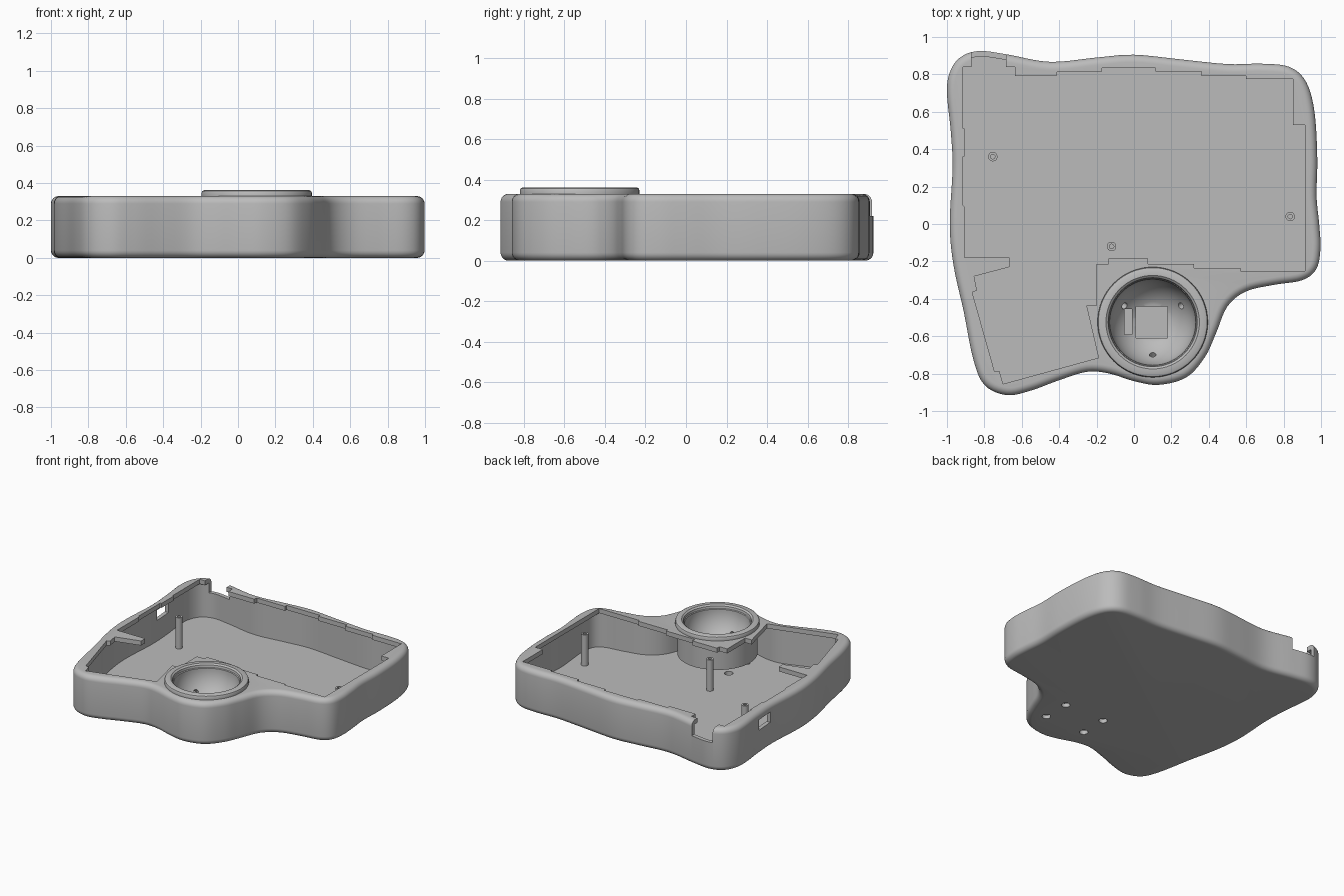
import bpy, bmesh, math
from mathutils import Vector

cube = bpy.data.objects.get("Cube")
if cube:
    bpy.data.objects.remove(cube, do_unlink=True)

HEIGHT, FILLET, WALL, FLOOR, LIP = 0.33, 0.04, 0.03, 0.03, 0.295
BOWL = Vector((0.10, -0.525, 0.33))

grey = bpy.data.materials.new("plain grey")
grey.use_nodes = True
grey.diffuse_color = (0.5, 0.5, 0.5, 1)
grey.node_tree.nodes["Principled BSDF"].inputs["Base Color"].default_value = (0.5, 0.5, 0.5, 1)


def make_object(name, bm):
    bmesh.ops.recalc_face_normals(bm, faces=bm.faces)
    mesh = bpy.data.meshes.new(name)
    bm.to_mesh(mesh)
    bm.free()
    mesh.materials.append(grey)
    obj = bpy.data.objects.new(name, mesh)
    bpy.context.collection.objects.link(obj)
    return obj


def loft(name, rings):
    """Skin a stack of equal rings of points and cap both ends."""
    bm = bmesh.new()
    loops = [[bm.verts.new(p) for p in ring] for ring in rings]
    n = len(loops[0])
    for low, high in zip(loops, loops[1:]):
        for i in range(n):
            j = (i + 1) % n
            bm.faces.new((low[i], low[j], high[j], high[i]))
    bm.faces.new(loops[0][::-1])
    bm.faces.new(loops[-1])
    return make_object(name, bm)


def prism(name, points, z0, z1):
    return loft(name, [[(x, y, z) for x, y in points] for z in (z0, z1)])


def box(name, x0, x1, y0, y1, z0, z1):
    return prism(name, [(x0, y0), (x1, y0), (x1, y1), (x0, y1)], z0, z1)


def circle(x, y, r, n=32):
    return [(x + r * math.cos(math.tau * i / n), y + r * math.sin(math.tau * i / n)) for i in range(n)]


def revolve(name, profile, centre, n=64):
    """Turn a closed (radius, height) profile about the vertical axis."""
    return loft(name, [[(x, y, z) for x, y in circle(centre.x, centre.y, r, n)] for r, z in profile])


def cut(target, cutters):
    bpy.context.view_layer.objects.active = target
    for cutter in cutters:
        cutter.hide_render = True
        mod = target.modifiers.new("cut", "BOOLEAN")
        mod.operation, mod.solver, mod.object = "DIFFERENCE", "EXACT", cutter
        bpy.ops.object.modifier_apply(modifier=mod.name)
        bpy.data.objects.remove(cutter, do_unlink=True)


def smooth(obj):
    bpy.ops.object.select_all(action="DESELECT")
    obj.select_set(True)
    bpy.context.view_layer.objects.active = obj
    bpy.ops.object.shade_smooth_by_angle(angle=math.radians(30))


def spline(points, steps=5):
    """Closed smooth curve through the points."""
    pts = [Vector(p) for p in points]
    out = []
    for i in range(len(pts)):
        a, b, c, d = (pts[(i + k - 1) % len(pts)] for k in range(4))
        for s in range(steps):
            t = s / steps
            out.append(0.5 * (2 * b + (c - a) * t + (2 * a - 5 * b + 4 * c - d) * t**2
                              + (3 * b - a - 3 * c + d) * t**3))
    return out


def inset(points, amount):
    """Move a clockwise loop inward."""
    out = []
    for i, p in enumerate(points):
        tangent = (points[(i + 1) % len(points)] - points[i - 1]).normalized()
        out.append(p + Vector((tangent.y, -tangent.x)) * amount)
    return out


# Wavy outline of the case, clockwise from the back corner
outline = spline([
    (-.93, .89), (-.83, .925), (-.68, .907), (-.45, .867), (-.2, .89), (0, .905), (.25, .88),
    (.5, .855), (.68, .857), (.83, .84), (.92, .76), (.965, .6), (.98, .35), (.976, .15),
    (.99, 0), (.997, -.13), (.975, -.24), (.9, -.3), (.75, -.325), (.6, -.36), (.5, -.44),
    (.44, -.58), (.38, -.71), (.28, -.82), (.13, -.86), (0, -.84), (-.13, -.8), (-.25, -.79),
    (-.4, -.835), (-.55, -.89), (-.68, -.915), (-.8, -.86), (-.86, -.72), (-.91, -.47),
    (-.965, -.22), (-.985, 0), (-.97, .3), (-.98, .5), (-1, .7), (-.985, .81)])

# Stepped opening in the top lip
opening = [
    (-.915, .84), (-.635, .84), (-.635, .79), (-.415, .79), (-.41, .815), (-.17, .815),
    (-.17, .835), (.115, .835), (.115, .815), (.36, .815), (.36, .79), (.6, .79), (.6, .775),
    (.85, .775), (.85, .53), (.915, .53), (.915, -.25), (.57, -.25), (.57, -.235), (.32, -.235),
    (.32, -.215), (.075, -.215), (.075, -.185), (-.135, -.185), (-.135, -.215), (-.2, -.215),
    (-.2, -.435), (-.255, -.435), (-.19, -.715), (-.7, -.855), (-.72, -.785), (-.745, -.79),
    (-.865, -.365), (-.84, -.355), (-.855, -.28), (-.665, -.23), (-.665, -.18), (-.905, -.18),
    (-.905, .09), (-.915, .1), (-.915, .36), (-.905, .36), (-.905, .51), (-.915, .51)]

# Case with rounded rims, hollowed out
rings = []
for side in (0, 1):
    for k in range(7):
        a = math.pi / 2 * (k / 6 if side == 0 else 1 - k / 6)
        drop = FILLET * (1 - math.cos(math.pi / 2 - a))
        z = FILLET * (1 - math.cos(a))
        z = HEIGHT - z if side else z
        rings.append([(p.x, p.y, z) for p in inset(outline, drop)])
case = loft("case", rings)
cutters = [
    prism("cavity", inset(outline, WALL), FLOOR, LIP),
    prism("lip_opening", opening, 0.1, 0.5),
    prism("bowl_opening", circle(BOWL.x, BOWL.y, 0.265, 64), 0.2, 0.5),
    box("back_notch", -.87, -.685, .7, 1.1, .22, .5),
    box("side_slot", -1.1, -.85, .36, .51, .19, .27),
]
for sx in (-1, 1):
    for sy in (-1, 1):
        spot = circle(BOWL.x + sx * .17, BOWL.y + sy * .105, .03)
        cutters.append(prism("screw_hole", spot, -.1, .06))
cut(case, cutters)
smooth(case)

# Socket with a raised ring and a round bowl inside
RADIUS = 0.23
profile = [(.1, .1), (.28, .1), (.28, HEIGHT), (.295, HEIGHT), (.295, .348), (.291, .357),
           (.282, .362), (.25, .362), (.238, .352), (.235, .335)]
for k in range(15):
    a = math.radians(66) * k / 14
    profile.append((RADIUS * math.cos(a), BOWL.z - RADIUS * math.sin(a)))
bowl = revolve("ball_socket", profile, BOWL)
cutters = [box("sensor_window", .01, .18, -.61, -.44, 0, .25),
           box("side_window", -.05, -.012, -.59, -.455, 0, .25)]
for angle in (30, 150, 270):
    a = math.radians(angle)
    direction = Vector((.76 * math.cos(a), .76 * math.sin(a), -.65))
    bm = bmesh.new()
    bmesh.ops.create_cone(bm, cap_ends=True, segments=20, radius1=.018, radius2=.018, depth=.07)
    bm.transform(direction.to_track_quat("Z", "Y").to_matrix().to_4x4())
    bmesh.ops.translate(bm, verts=bm.verts, vec=BOWL + direction * RADIUS)
    cutters.append(make_object("bearing_hole", bm))
cut(bowl, cutters)
smooth(bowl)

# Hollow screw posts
for i, (x, y) in enumerate([(-.755, .36), (-.12, -.12), (.835, .04)]):
    post = prism(f"screw_post_{i + 1}", circle(x, y, .025), FLOOR - .01, .27)
    cut(post, [prism("post_bore", circle(x, y, .012), .12, .4)])
    smooth(post)
